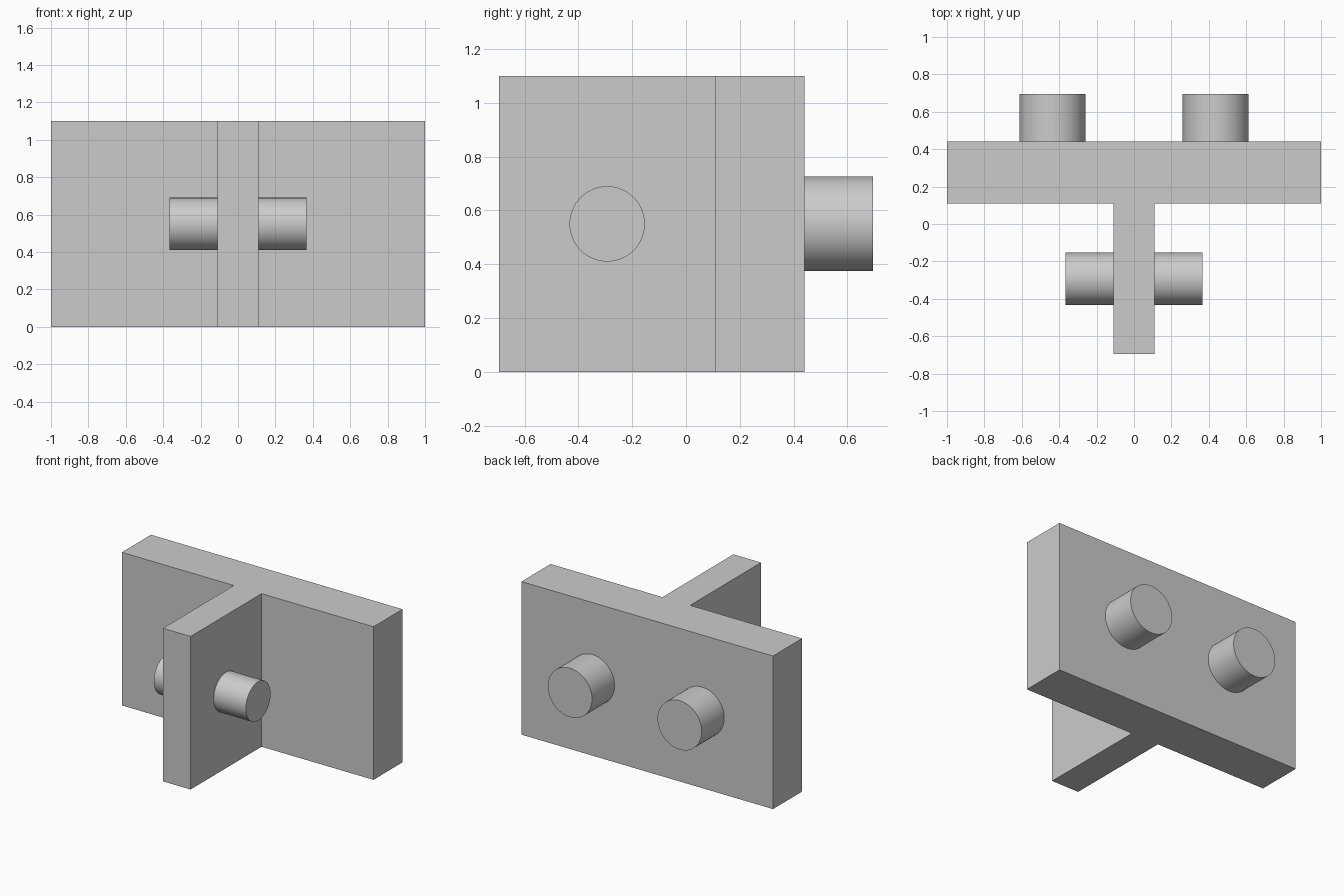
import bpy
import bmesh
import math
from mathutils import Vector

cube = bpy.data.objects.get("Cube")
if cube:
    bpy.data.objects.remove(cube, do_unlink=True)

HEIGHT = 1.1
MID = HEIGHT / 2

# One plain grey for everything
grey = bpy.data.materials.new("plain_grey")
grey.use_nodes = True
colour = (0.6, 0.6, 0.6, 1)
grey.diffuse_color = colour
grey.node_tree.nodes["Principled BSDF"].inputs["Base Color"].default_value = colour


def t_block(name, half_width, half_web, front, step, back):
    """T-shaped outline extruded upwards."""
    right = [(half_web, front), (half_web, step), (half_width, step), (half_width, back)]
    outline = right + [(-x, y) for x, y in reversed(right)]
    bm = bmesh.new()
    base = bm.faces.new([bm.verts.new((x, y, 0)) for x, y in outline])
    top = bmesh.ops.extrude_face_region(bm, geom=[base])["geom"]
    bmesh.ops.translate(bm, vec=(0, 0, HEIGHT),
                        verts=[v for v in top if isinstance(v, bmesh.types.BMVert)])
    bmesh.ops.recalc_face_normals(bm, faces=bm.faces)
    mesh = bpy.data.meshes.new(name)
    bm.to_mesh(mesh)
    bm.free()
    mesh.materials.append(grey)
    obj = bpy.data.objects.new(name, mesh)
    bpy.context.collection.objects.link(obj)


def peg(name, start, end, radius):
    """Round peg running from start to end."""
    start, end = Vector(start), Vector(end)
    axis = end - start
    bpy.ops.mesh.primitive_cylinder_add(
        vertices=64, radius=radius, depth=axis.length, location=(start + end) / 2,
        rotation=axis.to_track_quat("Z", "Y").to_euler())
    obj = bpy.context.object
    obj.name = name
    obj.data.materials.append(grey)
    bpy.ops.object.shade_smooth_by_angle(angle=math.radians(30))


# Wide plate with a central web
t_block("t_body", 1.0, 0.11, -0.695, 0.11, 0.44)

# Pegs on both sides of the web and on the back of the plate
for side, s in (("left", 1), ("right", -1)):
    peg(side + "_web_peg", (s * 0.11, -0.293, MID), (s * 0.366, -0.293, MID), 0.14)
    peg(side + "_back_peg", (s * 0.436, 0.44, MID), (s * 0.436, 0.695, MID), 0.176)
